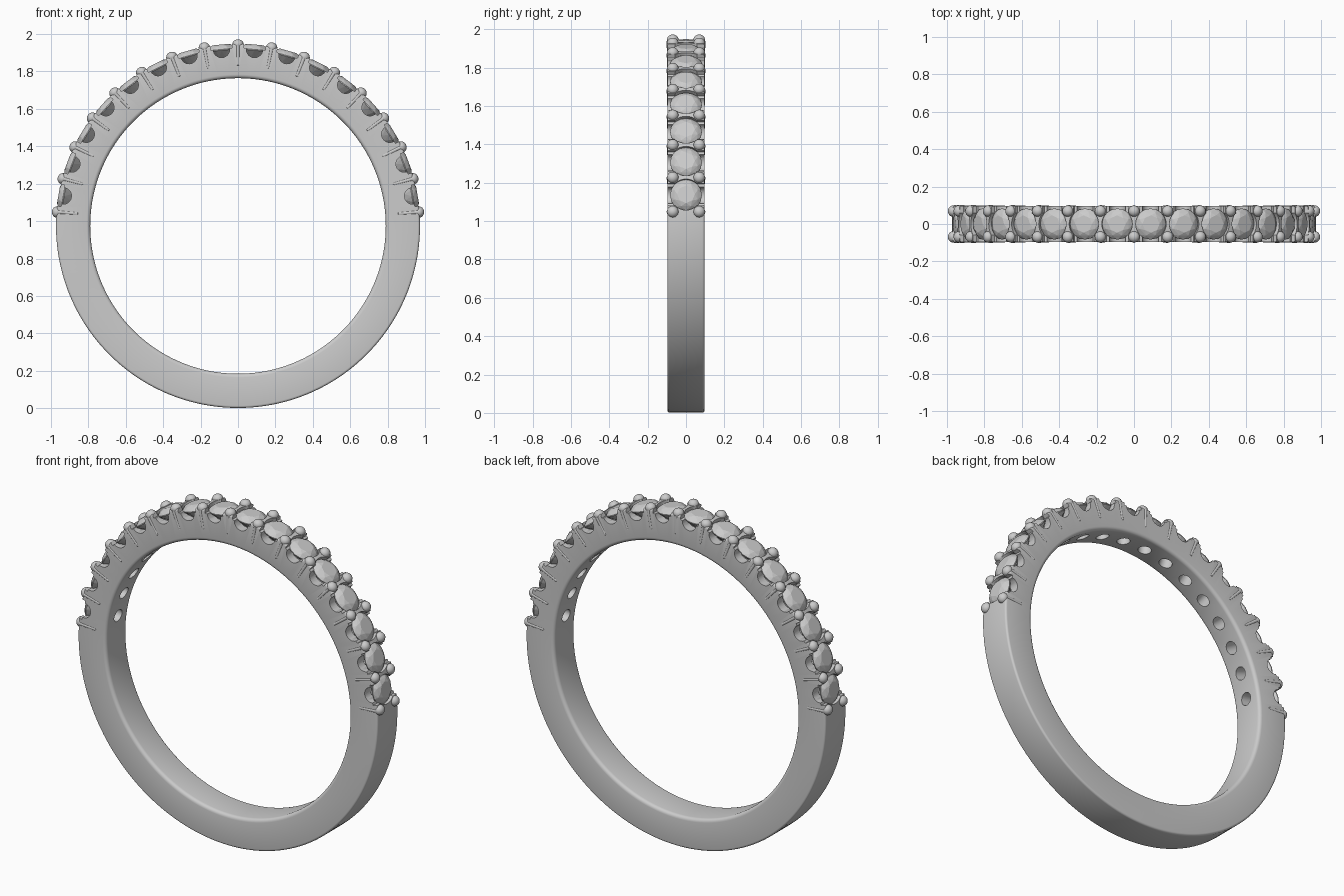
import bpy, bmesh
from math import pi, cos, sin, radians
from mathutils import Matrix, Vector

if "Cube" in bpy.data.objects:
    bpy.data.objects.remove(bpy.data.objects["Cube"])

C = 0.974                 # ring centre height
R_OUT, R_IN, HALF = 0.973, 0.79, 0.097
STEP = radians(10.7)      # angle between prong pairs
GIRDLE = 0.946            # radius at which the stones sit


def place(t):
    """Frame on the ring: local z points outward, t measured from the top."""
    return Matrix.Translation((0, 0, C)) @ Matrix.Rotation(t, 4, 'Y')


def finish(bm, name, smooth=None):
    bmesh.ops.recalc_face_normals(bm, faces=bm.faces)
    me = bpy.data.meshes.new(name)
    bm.to_mesh(me)
    bm.free()
    ob = bpy.data.objects.new(name, me)
    bpy.context.collection.objects.link(ob)
    if smooth:
        shade(ob, smooth)
    return ob


def shade(ob, angle):
    bpy.ops.object.select_all(action='DESELECT')
    ob.select_set(True)
    bpy.context.view_layer.objects.active = ob
    bpy.ops.object.shade_smooth_by_angle(angle=radians(angle))


def revolve(bm, pts, seg, mat, axis='Z', closed=False):
    """Lathe a list of (radius, height) points around the local axis."""
    rings = []
    for i in range(seg):
        a = 2 * pi * i / seg
        ring = []
        for r, h in pts:
            co = (r * cos(a), r * sin(a), h) if axis == 'Z' else (r * sin(a), h, r * cos(a))
            ring.append(bm.verts.new(mat @ Vector(co)))
        rings.append(ring)
    n = len(pts)
    for i in range(seg):
        a, b = rings[i], rings[(i + 1) % seg]
        for j in range(n if closed else n - 1):
            k = (j + 1) % n
            bm.faces.new((a[j], b[j], b[k], a[k]))
    if not closed:
        bm.faces.new([r[0] for r in rings])
        bm.faces.new([r[-1] for r in rings])


# band: rounded rectangle section swept round the finger axis
section = []
for r, y, f, a0 in ((R_OUT, HALF, 0.012, 0), (R_IN, HALF, 0.02, 90),
                    (R_IN, -HALF, 0.02, 180), (R_OUT, -HALF, 0.012, 270)):
    cr = r - f if r == R_OUT else r + f
    cy = y - f if y > 0 else y + f
    for k in range(5):
        a = radians(a0 + 22.5 * k)
        section.append((cr + f * cos(a), cy + f * sin(a)))
bm = bmesh.new()
revolve(bm, section, 192, Matrix.Translation((0, 0, C)), 'Y', closed=True)
band = finish(bm, "band")

stones = [place((i + 0.5) * STEP) for i in range(-8, 8)]
prongs = [place(i * STEP) for i in range(-8, 9)]

# cutter 1: stone seats with a round hole through to the inside
bm = bmesh.new()
for m in stones:
    revolve(bm, [(0.036, 0.74), (0.036, 0.898), (0.082, 0.942), (0.082, 1.05)], 32, m)
seats = finish(bm, "seat_cutter")

# cutter 2: U-shaped scallops across the band under each stone
u = [(0.06, 1.05), (0.058, 0.95)]
u += [(0.044 * cos(a), 0.948 + 0.044 * sin(a)) for a in [-pi * k / 14 for k in range(15)]]
u += [(-0.058, 0.95), (-0.06, 1.05)]
bm = bmesh.new()
for m in stones:
    f = bm.faces.new([bm.verts.new(m @ Vector((x, -0.15, z))) for x, z in u])
    ext = bmesh.ops.extrude_face_region(bm, geom=[f], use_keep_orig=True)
    bmesh.ops.translate(bm, vec=(0, 0.3, 0),
                        verts=[v for v in ext["geom"] if isinstance(v, bmesh.types.BMVert)])
scallops = finish(bm, "scallop_cutter")

for cutter in (seats, scallops):
    mod = band.modifiers.new("cut", 'BOOLEAN')
    mod.operation = 'DIFFERENCE'
    mod.solver = 'EXACT'
    mod.object = cutter
    cutter.hide_render = True
bpy.context.view_layer.update()
cut = bpy.data.meshes.new_from_object(band.evaluated_get(bpy.context.evaluated_depsgraph_get()))
band.modifiers.clear()
band.data = cut
for cutter in (seats, scallops):
    bpy.data.objects.remove(cutter)
shade(band, 35)

# faceted round stones: table, crown, girdle, pavilion
bm = bmesh.new()
for m in stones:
    pts = []
    for n, r, z, off in ((8, 0.046, 0.974, 0), (8, 0.066, 0.965, 0.5), (16, 0.083, GIRDLE + 0.002, 0),
                         (16, 0.083, GIRDLE - 0.003, 0), (8, 0.042, 0.907, 0.5), (1, 0, 0.875, 0)):
        for k in range(n):
            a = 2 * pi * (k + off) / n
            pts.append(bm.verts.new(m @ Vector((r * cos(a), r * sin(a), z))))
    bmesh.ops.convex_hull(bm, input=pts)
finish(bm, "stones")

# prongs: bead tips on short posts, and thin wires down both sides of the band
tips, wires = bmesh.new(), bmesh.new()
for m in prongs:
    for s in (-1, 1):
        bmesh.ops.create_uvsphere(tips, u_segments=20, v_segments=12, radius=0.03,
                                  matrix=m @ Matrix.Translation((0, s * 0.069, 0.971))
                                  @ Matrix.Diagonal((1, 1, 0.9, 1)))
        revolve(wires, [(0.004, 0.855), (0.009, 0.86), (0.011, 0.965)], 14,
                m @ Matrix.Translation((0, s * 0.09, 0)))
finish(tips, "prong_tips", 40)
finish(wires, "prong_wires", 40)
